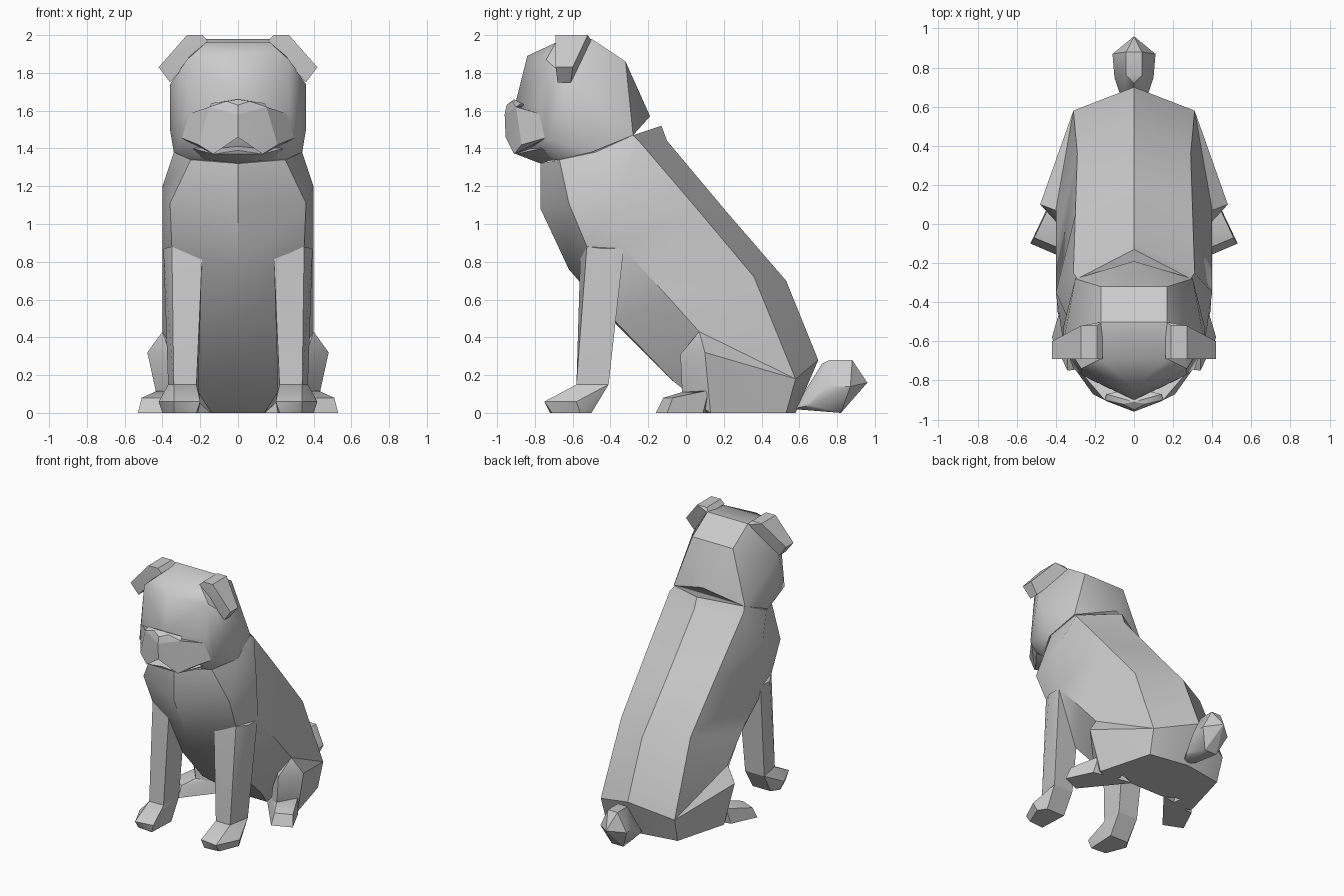
import bpy, bmesh, math

grey = bpy.data.materials.new("grey")
grey.diffuse_color = (0.6, 0.6, 0.6, 1)


def finish(name, bm, angle=30):
    """Turn a bmesh into a shaded object."""
    bmesh.ops.recalc_face_normals(bm, faces=bm.faces)
    mesh = bpy.data.meshes.new(name)
    bm.to_mesh(mesh)
    bm.free()
    mesh.materials.append(grey)
    obj = bpy.data.objects.new(name, mesh)
    bpy.context.collection.objects.link(obj)
    bpy.ops.object.select_all(action='DESELECT')
    obj.select_set(True)
    bpy.context.view_layer.objects.active = obj
    bpy.ops.object.shade_smooth_by_angle(angle=math.radians(angle))


def flip(pts):
    return [(-x, y, z) for x, y, z in pts]


def block(name, pts, angle=30):
    """Faceted solid around a few corner points."""
    bm = bmesh.new()
    verts = [bm.verts.new(p) for p in pts]
    bmesh.ops.convex_hull(bm, input=verts)
    loose = [v for v in bm.verts if not v.link_faces]
    bmesh.ops.delete(bm, geom=loose, context='VERTS')
    bmesh.ops.dissolve_limit(bm, angle_limit=math.radians(2), verts=bm.verts, edges=bm.edges)
    finish(name, bm, angle)


def centred(name, pts, angle=30):
    block(name, pts + flip([p for p in pts if p[0] > 0]), angle)


def pair(name, pts, angle=30):
    block(name + "_right", pts, angle)
    block(name + "_left", flip(pts), angle)


# Torso: half sections from back centre round to belly centre, then mirrored
sections = [
    [(0, -.13, 1.52), (.29, -.28, 1.47), (.34, -.48, 1.38), (.25, -.67, 1.34), (0, -.77, 1.32)],
    [(0, -.10, 1.44), (.31, -.25, 1.44), (.40, -.35, 1.20), (.36, -.62, 1.11), (0, -.77, 1.08)],
    [(0, .21, 1.07), (.30, .05, 1.09), (.40, -.33, .87), (.35, -.52, .87), (0, -.62, .76)],
    [(0, .53, .70), (.29, .36, .72), (.40, -.10, .62), (.21, -.37, .48), (0, -.37, .47)],
    [(0, .70, .28), (.31, .58, .18), (.40, .07, .43), (.25, -.07, .17), (0, -.07, .17)],
    [(0, .58, 0), (.30, .53, 0), (.36, .25, 0), (.14, .14, 0), (0, .14, 0)],
]
bm = bmesh.new()
rings = []
for half in sections:
    rings.append([bm.verts.new(p) for p in half + flip(half[3:0:-1])])
for a, b in zip(rings, rings[1:]):
    for i in range(len(a)):
        j = (i + 1) % len(a)
        bm.faces.new((a[i], a[j], b[j], b[i]))
bm.faces.new(rings[0])
bm.faces.new(rings[-1])
finish("torso", bm, 35)

# Head
centred("head", [
    (.17, -.50, 1.98), (.17, -.69, 1.96), (0, -.84, 1.89), (.27, -.74, 1.87),
    (.17, -.32, 1.86), (.36, -.60, 1.74), (.36, -.52, 1.50), (.31, -.74, 1.45),
    (.34, -.50, 1.38), (0, -.90, 1.65), (.27, -.77, 1.62), (0, -.19, 1.57),
    (.30, -.28, 1.47), (0, -.76, 1.33), (.25, -.67, 1.34), (.14, -.84, 1.42)], 32)

# Muzzle: two hanging lips that run back into the cheeks, nose ridge and chin
pair("lip", [
    (0, -.96, 1.58), (0, -.955, 1.46), (.15, -.90, 1.62), (.13, -.91, 1.37),
    (.21, -.87, 1.42), (0, -.82, 1.60), (.27, -.76, 1.58), (.31, -.73, 1.46),
    (.08, -.75, 1.42)], 25)
centred("nose", [
    (0, -.95, 1.63), (0, -.91, 1.66), (.06, -.92, 1.65), (.14, -.87, 1.64),
    (.15, -.90, 1.62), (0, -.96, 1.58), (0, -.84, 1.62)])
centred("chin", [
    (0, -.91, 1.39), (.13, -.90, 1.37), (.24, -.76, 1.40), (.18, -.70, 1.34),
    (0, -.77, 1.32), (0, -.80, 1.42)])

# Ears
pair("ear", [
    (.19, -.69, 2), (.27, -.69, 2), (.42, -.69, 1.83), (.36, -.68, 1.75), (.16, -.69, 1.97),
    (.19, -.52, 2), (.27, -.52, 2), (.42, -.60, 1.83), (.36, -.61, 1.75), (.16, -.50, 1.97)])

# Front legs and paws
pair("front_leg", [
    (.19, -.56, .82), (.35, -.525, .88), (.395, -.44, .87), (.395, -.33, .87), (.20, -.34, .80),
    (.22, -.58, .15), (.34, -.58, .15), (.37, -.41, .15), (.21, -.41, .15)])
pair("front_paw", [
    (.22, -.58, .15), (.34, -.58, .15), (.37, -.41, .15), (.21, -.41, .15),
    (.20, -.73, .06), (.34, -.75, .06), (.42, -.58, .06), (.22, -.72, 0),
    (.34, -.71, 0), (.40, -.56, 0), (.36, -.50, 0), (.21, -.50, 0)])

# Hind legs: haunch tapering to the ankle, and splayed foot
pair("haunch", [
    (.40, .07, .43), (.48, .10, .32), (.42, .12, .12), (.41, .13, 0), (.36, -.03, .31),
    (.34, -.02, .10), (.31, .58, .18), (.30, .53, 0), (.24, .04, 0), (.25, .10, .35)])
pair("hind_foot", [
    (.39, -.12, .08), (.51, -.07, .08), (.39, -.16, 0), (.53, -.10, 0),
    (.34, -.02, .11), (.42, .12, .12), (.44, .09, 0), (.14, .15, 0), (.24, .06, .09)])

# Curled tail
centred("tail", [
    (0, .96, .16), (.11, .87, .14), (.10, .75, .14), (.04, .88, .28), (.04, .76, .28),
    (0, .72, .26), (.05, .82, 0), (.07, .66, .04), (.05, .60, .03), (0, .57, .02)])
